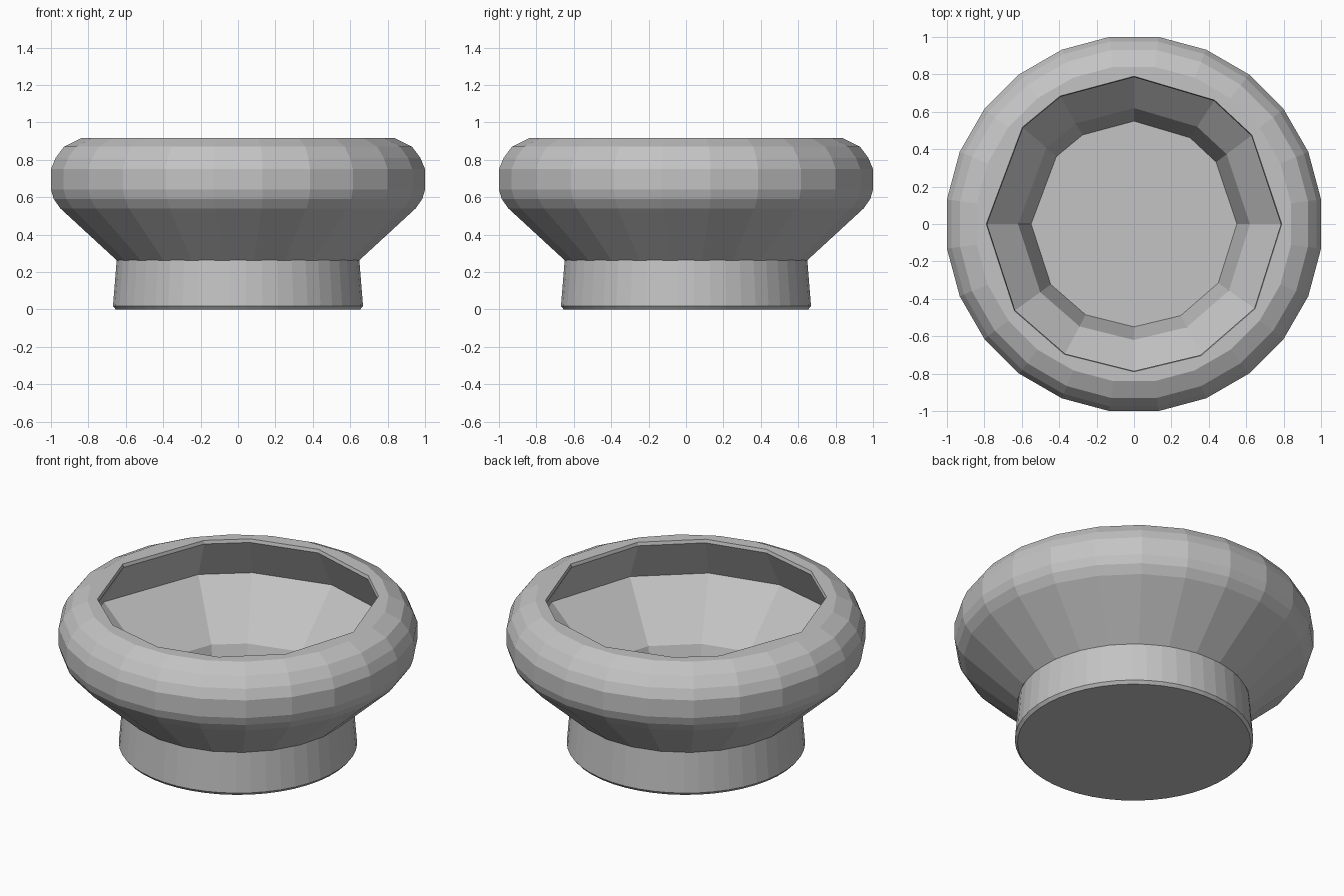
import bpy, bmesh
from math import sin, cos, pi, radians

cube = bpy.data.objects.get("Cube")
if cube:
    bpy.data.objects.remove(cube, do_unlink=True)

grey = bpy.data.materials.new("plain grey")
grey.use_nodes = True
tone = (0.55, 0.55, 0.55, 1)
grey.diffuse_color = tone
grey.node_tree.nodes["Principled BSDF"].inputs["Base Color"].default_value = tone


def even_angles(sides):
    return [2 * pi * (i + 0.5) / sides for i in range(sides)]


BOWL_SIDES = 24
FOOT_SIDES = 48
FLAT = 1 / cos(pi / BOWL_SIDES)  # bowl radii are measured to the flats
# Uneven facets of the hollow
INNER_ANGLES = [radians(a) for a in
                (0, 37, 57, 90, 120, 139, 180, 216, 242, 270, 297, 325)]


def ring(bm, radius, z, angles):
    return [bm.verts.new((radius * cos(a), radius * sin(a), z)) for a in angles]


def skin(bm, profile, angles, scale=1.0):
    """Stack rings along a profile, join neighbours, return all rings."""
    rings = [ring(bm, r * scale, z, angles) for r, z in profile]
    n = len(angles)
    for low, high in zip(rings, rings[1:]):
        for i in range(n):
            j = (i + 1) % n
            bm.faces.new((low[i], low[j], high[j], high[i]))
    return rings


def loop_edges(bm, verts):
    return [bm.edges.get((verts[i - 1], verts[i])) for i in range(len(verts))]


def finish(bm, name):
    mesh = bpy.data.meshes.new(name)
    bm.to_mesh(mesh)
    bm.free()
    mesh.materials.append(grey)
    obj = bpy.data.objects.new(name, mesh)
    bpy.context.collection.objects.link(obj)


# Foot: slightly flared band with a small bevel and a flat underside
bm = bmesh.new()
foot = skin(bm, [(0.655, 0), (0.67, 0.018), (0.65, 0.265)], even_angles(FOOT_SIDES))
bm.faces.new(foot[0][::-1])
finish(bm, "foot")

# Bowl: flared side, rounded rim, and an undercut hollow
bm = bmesh.new()
outside = skin(bm, [(0.648, 0.262), (0.95, 0.54), (0.985, 0.59), (1, 0.64),
                    (1, 0.75), (0.975, 0.81), (0.93, 0.87), (0.84, 0.915)],
               even_angles(BOWL_SIDES), FLAT)
inside = skin(bm, [(0.79, 0.915), (0.785, 0.895), (0.92, 0.645),
                   (0.62, 0.345), (0.55, 0.09)], INNER_ANGLES)
floor = bm.faces.new(inside[-1])
# Flat top of the rim
bmesh.ops.triangle_fill(bm, use_beauty=True, normal=(0, 0, 1),
                        edges=loop_edges(bm, outside[-1]) + loop_edges(bm, inside[0]))
bmesh.ops.recalc_face_normals(bm, faces=bm.faces)
# The hollow's floor must face up
if floor.normal.z < 0:
    bmesh.ops.reverse_faces(bm, faces=bm.faces)
finish(bm, "bowl")
